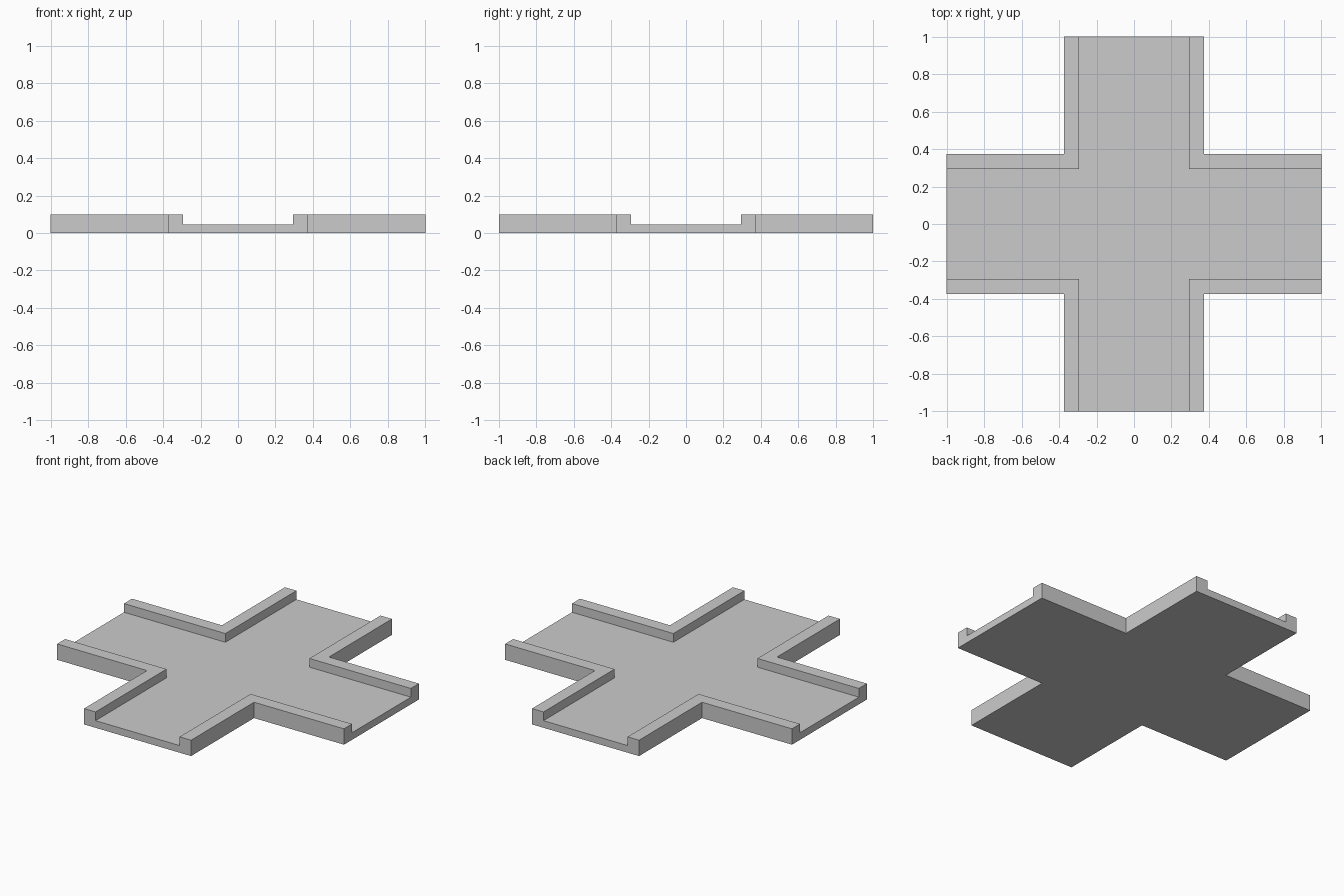
import bpy, bmesh
from mathutils import Matrix, Vector

if "Cube" in bpy.data.objects:
    bpy.data.objects.remove(bpy.data.objects["Cube"])

W, I = 0.373, 0.293          # outer and inner half-widths of each arm
FLOOR, TOP = 0.045, 0.1      # floor and kerb heights

bm = bmesh.new()


def add_face(points):
    return bm.faces.new([bm.verts.new((p[0], p[1], 0)) for p in points])


# Cross plan: one floor area plus four L-shaped kerb areas
floor_points = []
for k in range(4):
    turn = Matrix.Rotation(k * 1.5707963268, 3, 'Z')
    floor_points += [turn @ Vector((x, y, 0)) for x, y in ((1, I), (I, I), (I, 1))]
    kerb = ((1, I), (1, W), (W, W), (W, 1), (I, 1), (I, I))
    add_face([turn @ Vector((x, y, 0)) for x, y in kerb])
add_face(floor_points)
bmesh.ops.remove_doubles(bm, verts=bm.verts[:], dist=1e-4)

# Slab
slab = bmesh.ops.extrude_face_region(bm, geom=bm.faces[:], use_keep_orig=True)["geom"]
bmesh.ops.translate(bm, verts=[g for g in slab if isinstance(g, bmesh.types.BMVert)],
                    vec=(0, 0, FLOOR))

# Raised corner kerbs
kerbs = [g for g in slab if isinstance(g, bmesh.types.BMFace) and len(g.verts) == 6]
raised = bmesh.ops.extrude_discrete_faces(bm, faces=kerbs)["faces"]
bmesh.ops.translate(bm, verts=list({v for f in raised for v in f.verts}),
                    vec=(0, 0, TOP - FLOOR))

# Merge flat neighbouring faces so that no seams remain
bmesh.ops.recalc_face_normals(bm, faces=bm.faces[:])
bmesh.ops.dissolve_limit(bm, angle_limit=0.01, verts=bm.verts[:], edges=bm.edges[:])

mesh = bpy.data.meshes.new("crossroad_tile")
bm.to_mesh(mesh)
bm.free()
bpy.context.collection.objects.link(bpy.data.objects.new("crossroad_tile", mesh))
